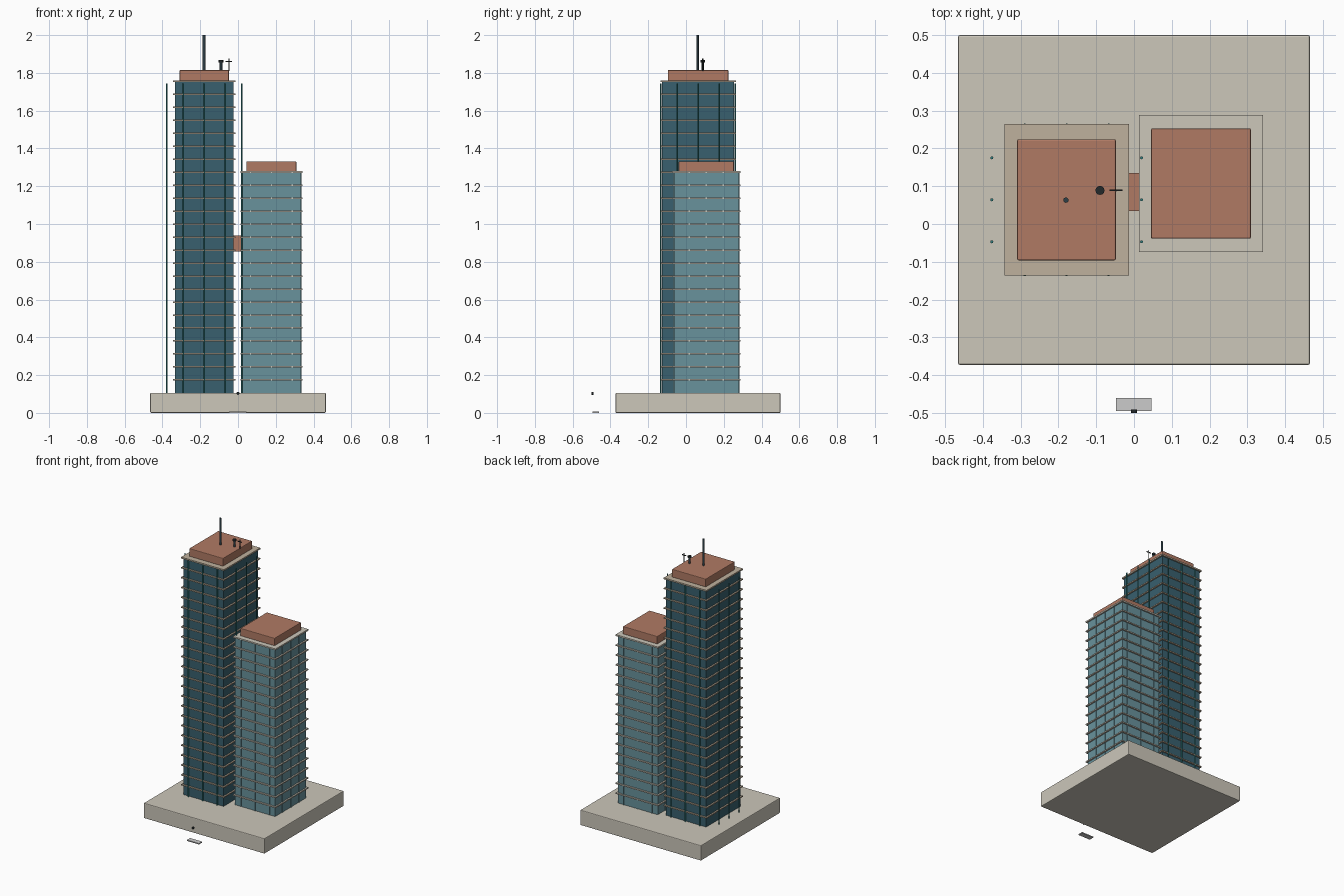
import bpy, bmesh
from math import pi

if "Cube" in bpy.data.objects:
    bpy.data.objects.remove(bpy.data.objects["Cube"])


def mat(name, hexcode):
    m = bpy.data.materials.new(name)
    rgb = [int(hexcode[i:i + 2], 16) / 255 for i in (0, 2, 4)]
    m.diffuse_color = [c / 12.92 if c < 0.04 else ((c + 0.055) / 1.055) ** 2.4 for c in rgb] + [1]
    m.use_nodes = True
    m.node_tree.nodes["Principled BSDF"].inputs["Base Color"].default_value = m.diffuse_color
    return m


STONE = mat("stone", "CCC7BA")
TAN = mat("tan", "BFB19D")
CLAY = mat("clay", "B07A64")
DARK_GLASS = mat("dark_glass", "38606E")
LIGHT_GLASS = mat("light_glass", "68929C")
TEAL = mat("teal", "2F7F80")
METAL = mat("metal", "2C3E46")
BLACK = mat("black", "22282A")


def box(name, x0, x1, y0, y1, z0, z1, m=None, bevel=0):
    bm = bmesh.new()
    bmesh.ops.create_cube(bm, size=1)
    for v in bm.verts:
        v.co = ((x0, x1)[v.co.x > 0], (y0, y1)[v.co.y > 0], (z0, z1)[v.co.z > 0])
    me = bpy.data.meshes.new(name)
    bm.to_mesh(me)
    bm.free()
    ob = bpy.data.objects.new(name, me)
    bpy.context.collection.objects.link(ob)
    if m:
        me.materials.append(m)
    if bevel:
        b = ob.modifiers.new("bevel", 'BEVEL')
        b.width, b.segments = bevel, 2
    return ob


def rod(name, x, y, z0, z1, r, m, sides=12, rot=(0, 0, 0)):
    bpy.ops.mesh.primitive_cylinder_add(vertices=sides, radius=r, depth=z1 - z0,
                                        location=(x, y, (z0 + z1) / 2), rotation=rot)
    ob = bpy.context.object
    ob.name = name
    ob.data.materials.append(m)
    bpy.ops.object.shade_smooth_by_angle()
    return ob


BASE = 0.106
FLOOR = 0.0687


def tower(name, cx, cy, hx, hy, floors, glass, slab_mat, roof_mat):
    top = BASE + floors * FLOOR
    inset = 0.01
    bx, by = hx - inset, hy - inset
    box(name + "_glass_core", cx - bx, cx + bx, cy - by, cy + by, BASE, top, glass)
    # Projecting floor slabs
    for i in range(1, floors):
        z = BASE + i * FLOOR
        box(f"{name}_floor_slab_{i}", cx - hx, cx + hx, cy - hy, cy + hy,
            z - 0.004, z + 0.004, slab_mat)
    box(name + "_roof_slab", cx - hx, cx + hx, cy - hy, cy + hy, top - 0.004, top + 0.006, roof_mat)
    return top + 0.006


# Podium
box("podium", -0.465, 0.465, -0.373, 0.5, 0, BASE, STONE, 0.005)

# Towers
TX, TY = -0.178, 0.064
SX, SY = 0.177, 0.107
tall_top = tower("tall_tower", TX, TY, 0.165, 0.2, 24, DARK_GLASS, TAN, TAN)
short_top = tower("short_tower", SX, SY, 0.164, 0.181, 17, LIGHT_GLASS, STONE, STONE)

# Slender poles around the tall tower, those at the sides stand clear of it
for s in (-1, 1):
    for k in (-1, 0, 1):
        rod("face_pole", TX + 0.111 * k, TY + 0.198 * s, BASE, 1.745, 0.004, TEAL, 8)
        rod("side_pole", TX + 0.198 * s, TY + 0.111 * k, BASE, 1.745, 0.004, TEAL, 8)

# Window mullions on the short tower
for s in (-1, 1):
    for k in (-1, 0, 1):
        x, y = SX + 0.11 * k, SY + 0.171 * s
        box("front_mullion", x - 0.003, x + 0.003, y - 0.004, y + 0.004, BASE, 1.275, LIGHT_GLASS)
        x, y = SX + 0.154 * s, SY + 0.09 * k
        box("side_mullion", x - 0.004, x + 0.004, y - 0.003, y + 0.003, BASE, 1.275, LIGHT_GLASS)

# Roof plant rooms
ROOF = 1.815
box("tall_plant_room", -0.309, -0.048, -0.096, 0.224, tall_top - 0.003, ROOF, CLAY, 0.004)
box("short_plant_room", 0.045, 0.309, -0.039, 0.253, short_top - 0.003, 1.332, CLAY, 0.004)

# Bridge between the towers
box("sky_bridge", -0.03, 0.03, 0.035, 0.135, 0.855, 0.94, CLAY)

# Mast and rooftop instruments
rod("mast", -0.18, 0.063, ROOF - 0.01, 2.0, 0.007, METAL)
rod("vent_post", -0.09, 0.089, ROOF - 0.005, 1.86, 0.007, METAL)
rod("vent_cap", -0.09, 0.089, 1.856, 1.867, 0.012, BLACK)
rod("vane_post", -0.048, 0.089, ROOF - 0.005, 1.875, 0.003, BLACK, 8)
box("vane_arm", -0.065, -0.031, 0.087, 0.091, 1.858, 1.863, BLACK)

# Entrance step and door lamp in front of the podium
box("entrance_step", -0.047, 0.046, -0.495, -0.46, 0, 0.007)
rod("door_lamp", 0, -0.495, 0.098, 0.108, 0.008, BLACK, 16, (pi / 2, 0, 0))
